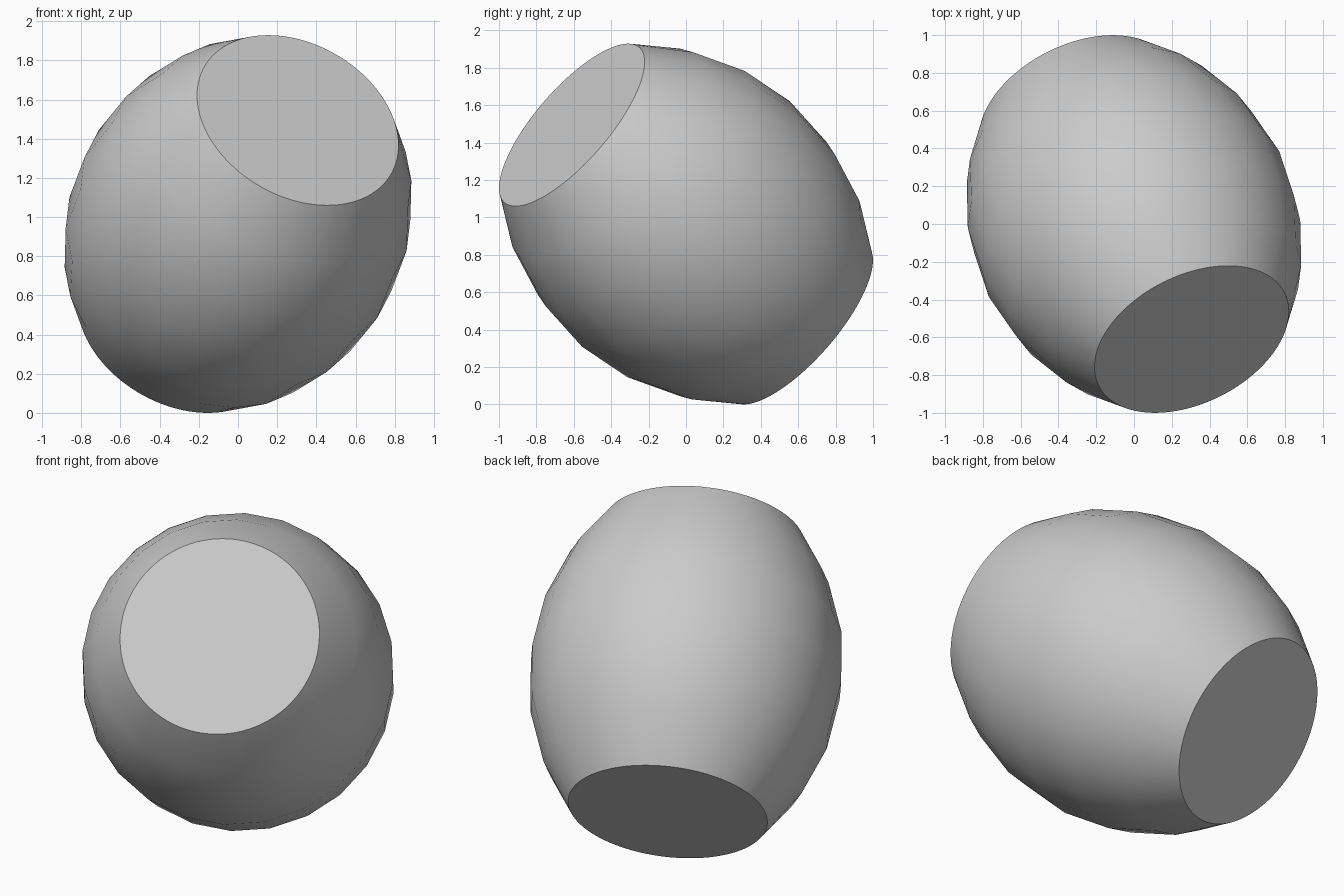
import bpy, bmesh, math
from mathutils import Vector, Matrix

cube = bpy.data.objects.get("Cube")
if cube:
    bpy.data.objects.remove(cube, do_unlink=True)

# Barrel dimensions: bulging arc profile between two flat round ends
HALF, END_R, MID_R = 0.864, 0.55, 0.86
SIDES, FINE, STEPS = 24, 4, 6
AXIS = Vector((0.353, -0.706, 0.613)).normalized()
sag = MID_R - END_R
arc = (HALF ** 2 + sag ** 2) / (2 * sag)
sweep = math.asin(HALF / arc)

grey = bpy.data.materials.new("plain grey")
grey.use_nodes = True
colour = (0.6, 0.6, 0.6, 1)
grey.diffuse_color = colour
grey.node_tree.nodes["Principled BSDF"].inputs["Base Color"].default_value = colour

bm = bmesh.new()


def ring(step, count):
    a = sweep * (2 * step / STEPS - 1)
    r, z = arc * math.cos(a) - arc + MID_R, arc * math.sin(a)
    turns = [math.tau * i / count for i in range(count)]
    return [bm.verts.new((r * math.cos(t), r * math.sin(t), z)) for t in turns]


# Bulging wall
rings = [ring(s, SIDES) for s in range(1, STEPS)]
for low, high in zip(rings, rings[1:]):
    for i in range(SIDES):
        j = (i + 1) % SIDES
        bm.faces.new((low[i], low[j], high[j], high[i]))

# Finely rounded rims, fanned onto the wall, and their flat end discs
total, half = SIDES * FINE, FINE // 2
for step, coarse in ((0, rings[0]), (STEPS, rings[-1])):
    rim = ring(step, total)
    for i in range(SIDES):
        for k in range(-half, half):
            n = i * FINE + k
            bm.faces.new((coarse[i], rim[n % total], rim[(n + 1) % total]))
        bm.faces.new((coarse[i], rim[i * FINE + half], coarse[(i + 1) % SIDES]))
    bm.faces.new(rim)
bmesh.ops.recalc_face_normals(bm, faces=bm.faces)

# Tilt the barrel and rest it on the ground
tilt = AXIS.to_track_quat('Z', 'Y').to_matrix().to_4x4()
bm.transform(tilt)
lowest = min(v.co.z for v in bm.verts)
bm.transform(Matrix.Translation((0, 0, -lowest)))

mesh = bpy.data.meshes.new("barrel_body")
bm.to_mesh(mesh)
bm.free()
mesh.materials.append(grey)
body = bpy.data.objects.new("barrel_body", mesh)
bpy.context.collection.objects.link(body)
bpy.ops.object.select_all(action='DESELECT')
body.select_set(True)
bpy.context.view_layer.objects.active = body
bpy.ops.object.shade_smooth_by_angle(angle=math.radians(32))
